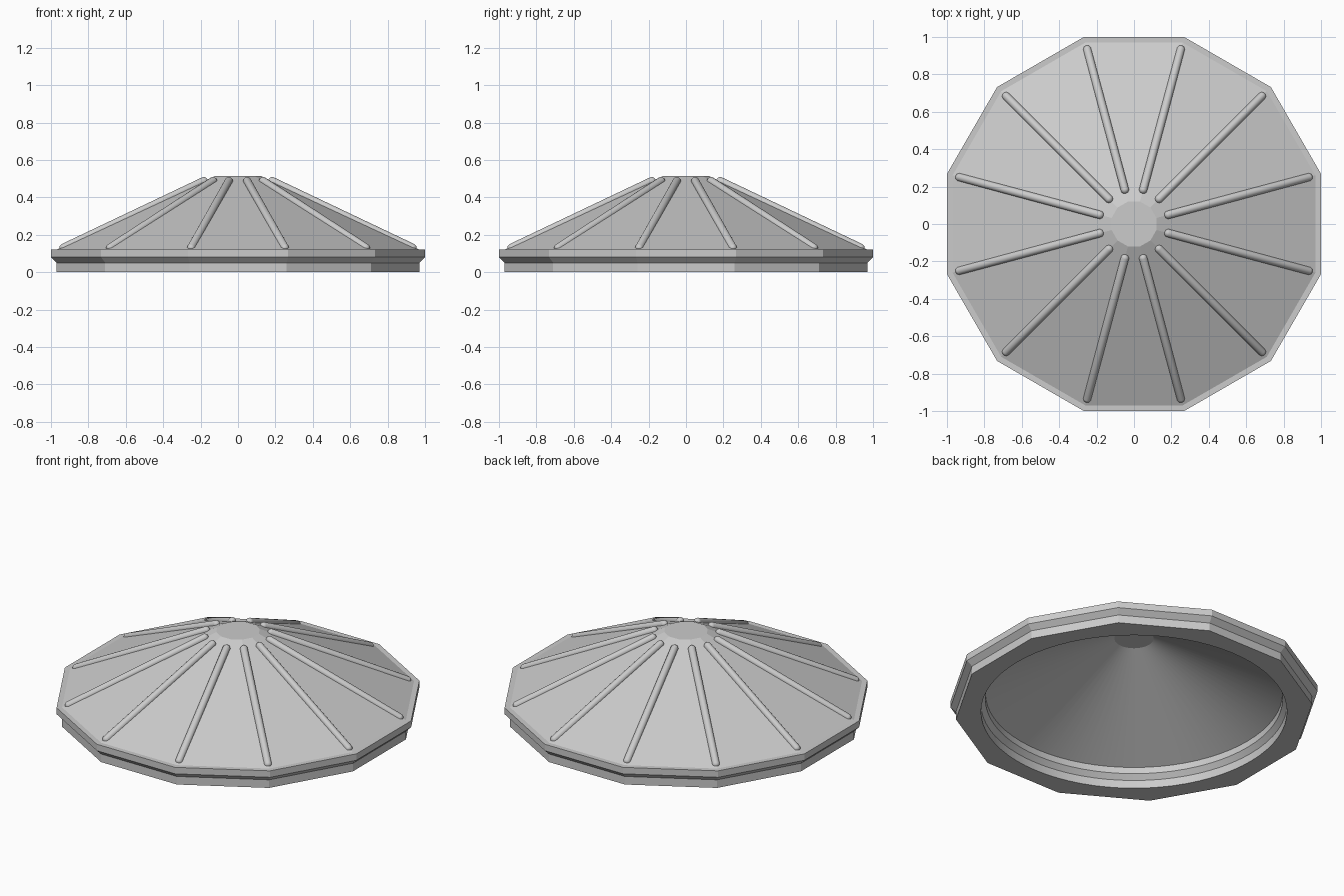
import bpy, bmesh
from math import cos, sin, pi, radians
from mathutils import Vector

cube = bpy.data.objects.get("Cube")
if cube:
    bpy.data.objects.remove(cube)

SIDES = 12
INNER = 72              # segments of the round interior
START = pi / SIDES      # corners sit either side of each axis
COLOUR = (0.6, 0.6, 0.6, 1)

grey = bpy.data.materials.new("light_grey")
grey.use_nodes = True
grey.diffuse_color = COLOUR
grey.node_tree.nodes["Principled BSDF"].inputs["Base Color"].default_value = COLOUR


def finish(bm, name, angle):
    bmesh.ops.recalc_face_normals(bm, faces=bm.faces)
    mesh = bpy.data.meshes.new(name)
    bm.to_mesh(mesh)
    bm.free()
    mesh.materials.append(grey)
    obj = bpy.data.objects.new(name, mesh)
    bpy.context.collection.objects.link(obj)
    bpy.ops.object.select_all(action='DESELECT')
    obj.select_set(True)
    bpy.context.view_layer.objects.active = obj
    bpy.ops.object.shade_smooth_by_angle(angle=radians(angle))
    return obj


def lathe(bm, profile, count, scale=1.0):
    """Stack rings of the profile, skin them, cap the last; return the first ring."""
    rings = []
    for r, z in profile:
        angles = [START + 2 * pi * i / count for i in range(count)]
        rings.append([bm.verts.new((r * scale * cos(a), r * scale * sin(a), z)) for a in angles])
    for low, high in zip(rings, rings[1:]):
        for i in range(count):
            j = (i + 1) % count
            bm.faces.new((low[i], low[j], high[j], high[i]))
    bm.faces.new(rings[-1])
    return rings[0]


# Roof shell: twelve-sided outside (radii across flats), round inside
outside = [(0.97, 0), (0.97, 0.05), (1.0, 0.08), (1.0, 0.12), (0.97, 0.12), (0.12, 0.515)]
inside = [(0.86, 0), (0.86, 0.05), (0.835, 0.08), (0.835, 0.12), (0.11, 0.475)]
bm = bmesh.new()
outer = lathe(bm, outside, SIDES, 1 / cos(START))
inner = lathe(bm, inside, INNER)

# Flat underside joining the two skins, one sector per side
step = INNER // SIDES
for k in range(SIDES):
    arc = [inner[(k * step + i) % INNER] for i in range(step + 1)]
    bm.faces.new([outer[k], outer[(k + 1) % SIDES]] + arc[::-1])
finish(bm, "roof_shell", 9)

# Rounded ribs lying along the ridges
for k in range(SIDES):
    a = START + 2 * pi * k / SIDES
    out = Vector((cos(a), sin(a), 0))
    low = out * 0.966 + Vector((0, 0, 0.131))
    high = out * 0.19 + Vector((0, 0, 0.487))
    along = high - low
    bm = bmesh.new()
    bmesh.ops.create_uvsphere(bm, u_segments=16, v_segments=9, radius=0.022)
    for v in bm.verts:
        if v.co.z > 0:
            v.co.z += along.length
    rib = finish(bm, f"ridge_rib_{k + 1}", 50)
    rib.location = low
    rib.rotation_euler = along.to_track_quat('Z', 'Y').to_euler()
